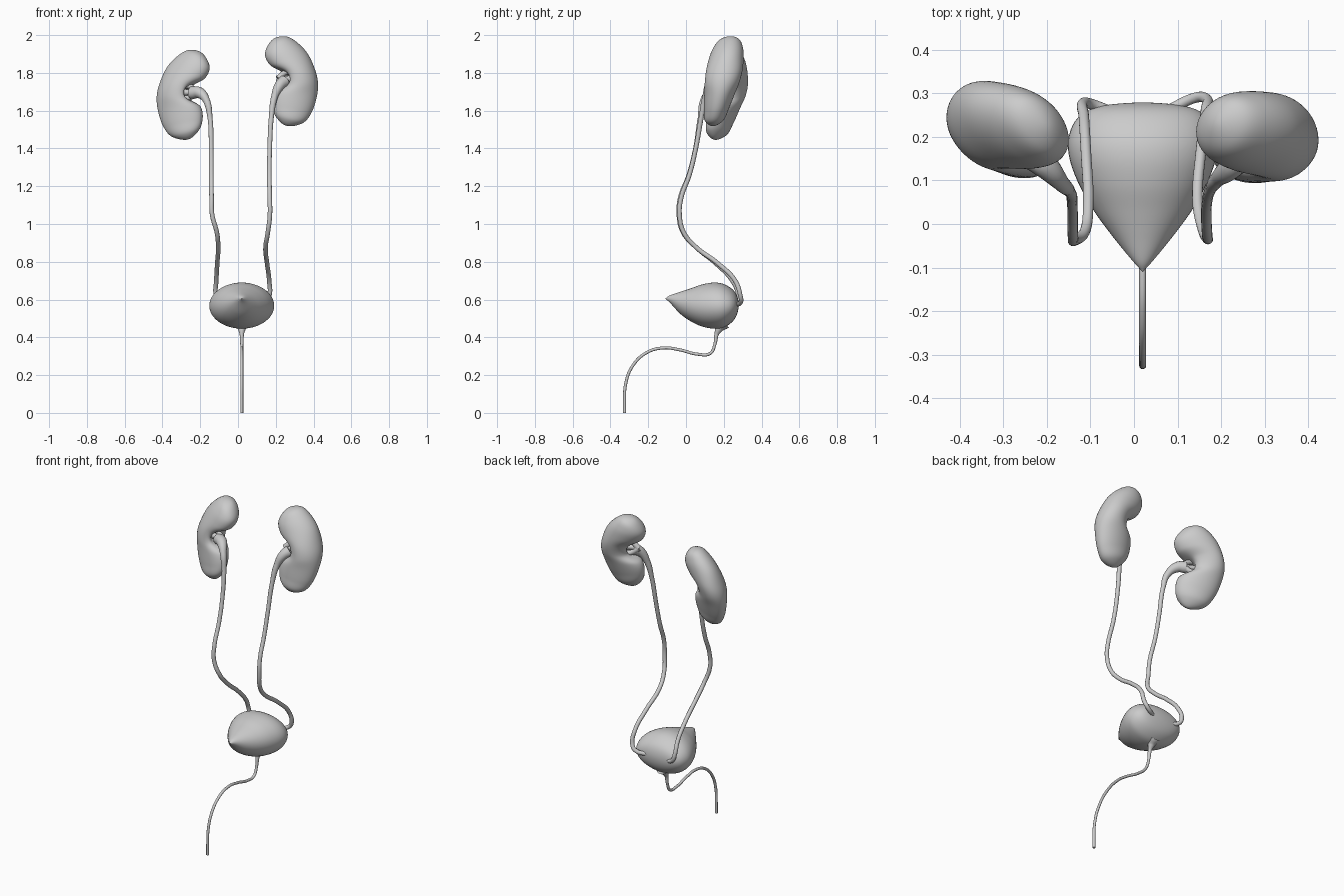
import bpy, bmesh, math
from mathutils import Vector as V

if "Cube" in bpy.data.objects:
    bpy.data.objects.remove(bpy.data.objects["Cube"])


def catmull(p0, p1, p2, p3, t):
    return 0.5 * (2 * p1 + (p2 - p0) * t + (2 * p0 - 5 * p1 + 4 * p2 - p3) * t * t
                  + (3 * p1 - p0 - 3 * p2 + p3) * t ** 3)


def loft(name, rings, sharp_start=False, sides=48, steps=8, deform=None):
    """Smooth skin over elliptical rings (centre, half axis a, half axis b); both ends are poles."""
    def ghost(pole, ring, sharp):
        c = 2 * pole[0] - ring[0] if sharp else ring[0]
        return (c, -ring[1], -ring[2])
    ext = [ghost(rings[0], rings[1], sharp_start)] + rings + [ghost(rings[-1], rings[-2], False)]
    dense = []
    for i in range(1, len(ext) - 2):
        for k in range(steps):
            dense.append([catmull(*(ext[i + j][n] for j in (-1, 0, 1, 2)), k / steps) for n in range(3)])
    bm = bmesh.new()
    loops = []
    for c, a, b in dense[1:]:
        loops.append([bm.verts.new(c + a * math.cos(2 * math.pi * j / sides)
                                   + b * math.sin(2 * math.pi * j / sides)) for j in range(sides)])
    first, last = bm.verts.new(rings[0][0]), bm.verts.new(rings[-1][0])
    for j in range(sides):
        k = (j + 1) % sides
        for lo, hi in zip(loops, loops[1:]):
            bm.faces.new((lo[j], lo[k], hi[k], hi[j]))
        bm.faces.new((first, loops[0][k], loops[0][j]))
        bm.faces.new((last, loops[-1][j], loops[-1][k]))
    if deform:
        for v in bm.verts:
            deform(v.co)
    bmesh.ops.recalc_face_normals(bm, faces=bm.faces)
    for f in bm.faces:
        f.smooth = True
    me = bpy.data.meshes.new(name)
    bm.to_mesh(me)
    bm.free()
    ob = bpy.data.objects.new(name, me)
    bpy.context.collection.objects.link(ob)
    return ob


def tube(name, pts):
    """Round tube through (x, y, z, radius) points."""
    cu = bpy.data.curves.new(name, 'CURVE')
    cu.dimensions = '3D'
    cu.bevel_depth = 1.0
    cu.bevel_resolution = 6
    cu.resolution_u = 10
    cu.use_fill_caps = True
    sp = cu.splines.new('BEZIER')
    sp.bezier_points.add(len(pts) - 1)
    for bp, p in zip(sp.bezier_points, pts):
        bp.co = p[:3]
        bp.radius = p[3]
        bp.handle_left_type = bp.handle_right_type = 'AUTO'
    ob = bpy.data.objects.new(name, cu)
    bpy.context.collection.objects.link(ob)
    bpy.ops.object.select_all(action='DESELECT')
    ob.select_set(True)
    bpy.context.view_layer.objects.active = ob
    bpy.ops.object.convert(target='MESH')
    return ob


# Kidney sections: lateral (u, w), medial (u, w), half depth; u points to the middle, w up
KIDNEY = [
    (.024, -.238, .024, -.238, 0),
    (-.061, -.222, .082, -.190, .050),
    (-.108, -.164, .103, -.127, .066),
    (-.135, -.079, .093, -.063, .080),
    (-.140, -.005, .045, -.016, .091),
    (-.124, .063, .056, .042, .096),
    (-.087, .143, .114, .085, .092),
    (-.034, .201, .140, .138, .080),
    (.024, .235, .124, .190, .053),
    (.087, .228, .087, .228, 0)]


def kidney(name, cx, cy, cz, s, tilt):
    def place(u, w):
        return V((cx + s * u, cy + 0.2 * w - tilt * u, cz + w))
    rings = []
    for lu, lw, mu, mw, d in KIDNEY:
        l, m = place(lu, lw), place(mu, mw)
        rings.append(((l + m) / 2, (m - l) / 2, V((0, d, 0))))
    hilum = place(.05, .012) + V((0, -.02, 0))

    # Hollow of the hilum
    def dent(co):
        r = co - hilum
        f = math.exp(-(r.x / .05) ** 2 - (r.y / .04) ** 2 - (r.z / .045) ** 2)
        co.x -= s * .05 * f
    loft(name, rings, deform=dent)
    # Calyces branching from the renal pelvis into the hollow
    root = hilum + V((s * .02, -.012, 0))
    for i, (dy, dz) in enumerate(((0, .04), (.015, -.035), (-.005, 0))):
        tip = hilum + V((-s * .05, dy + .01, dz))
        mid = (root + tip) / 2 + V((0, 0, dz * .3))
        tube(f"{name}_calyx_{i + 1}", [(*root, .018), (*mid, .014), (*tip, .018)])


kidney("left_kidney", -.29, .207, 1.685, 1, .3)
kidney("right_kidney", .283, .190, 1.757, -1, .05)

# Ureters with flared renal pelvis
tube("left_ureter", [
    (-.245, .165, 1.695, .034), (-.205, .135, 1.695, .030), (-.168, .095, 1.655, .019),
    (-.148, .075, 1.56, .013), (-.142, .05, 1.40, .012), (-.141, .015, 1.26, .012),
    (-.140, -.03, 1.14, .012), (-.137, -.038, 1.05, .012), (-.112, -.015, .955, .012),
    (-.105, .05, .88, .012), (-.110, .16, .79, .012), (-.115, .245, .70, .012),
    (-.117, .277, .625, .012), (-.100, .276, .585, .012), (-.045, .255, .565, .012)])
tube("right_ureter", [
    (.245, .155, 1.755, .034), (.222, .130, 1.735, .028), (.194, .105, 1.675, .018),
    (.177, .082, 1.57, .013), (.168, .052, 1.40, .012), (.166, .018, 1.26, .012),
    (.168, -.025, 1.14, .012), (.169, -.034, 1.05, .012), (.158, -.012, .955, .012),
    (.146, .05, .88, .012), (.154, .17, .79, .012), (.165, .26, .70, .012),
    (.165, .288, .62, .012), (.145, .291, .59, .012), (.075, .26, .57, .012)])

# Bladder sections along y: y, half width, bottom z, top z
BLADDER = [
    (-.110, 0, .605, .605), (-.085, .023, .583, .622), (-.03, .068, .524, .641),
    (.03, .112, .482, .661), (.09, .146, .456, .681), (.15, .168, .446, .690),
    (.20, .170, .452, .682), (.245, .148, .482, .655), (.270, .100, .522, .620),
    (.279, 0, .572, .572)]
loft("bladder", [(V((.02, y, (b + t) / 2)), V((w, 0, 0)), V((0, 0, (t - b) / 2)))
                 for y, w, b, t in BLADDER], sharp_start=True)

# Urethra with bladder neck
tube("urethra", [
    (.02, .195, .475, .040), (.02, .175, .445, .021), (.02, .162, .415, .011),
    (.02, .152, .36, .008), (.02, .128, .315, .008), (.02, .06, .311, .008),
    (.02, -.03, .333, .008), (.02, -.12, .344, .008), (.02, -.21, .318, .008),
    (.02, -.285, .245, .008), (.02, -.320, .15, .008), (.02, -.325, .06, .008),
    (.02, -.325, 0, .008)])
